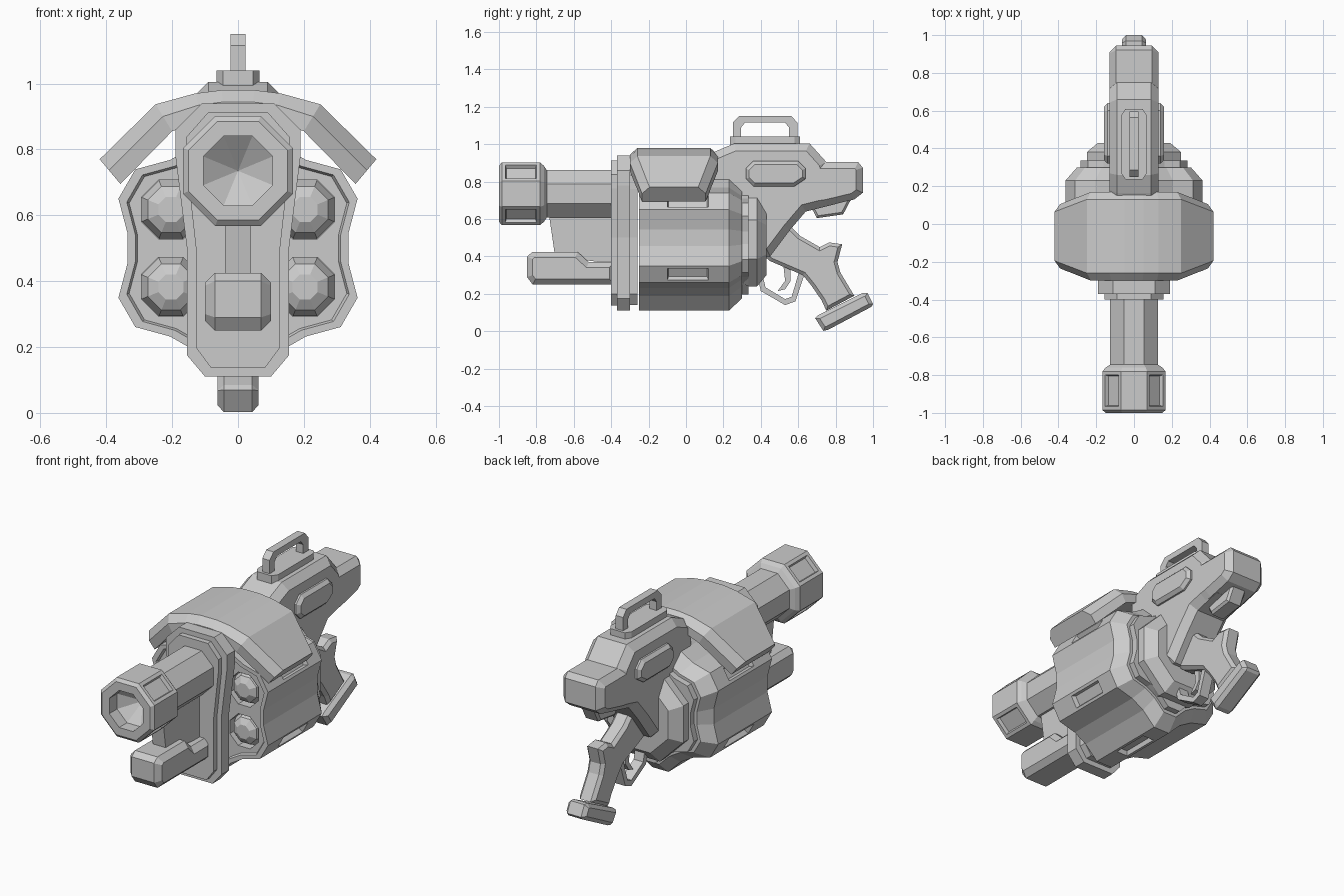
import bpy, bmesh, math
from mathutils import Vector

if "Cube" in bpy.data.objects:
    bpy.data.objects.remove(bpy.data.objects["Cube"])

grey = bpy.data.materials.new("metal grey")
grey.use_nodes = True
grey.diffuse_color = (0.6, 0.6, 0.6, 1)
grey.node_tree.nodes["Principled BSDF"].inputs["Base Color"].default_value = (0.6, 0.6, 0.6, 1)


def finish(bm, name):
    bmesh.ops.recalc_face_normals(bm, faces=bm.faces[:])
    mesh = bpy.data.meshes.new(name)
    bm.to_mesh(mesh)
    bm.free()
    mesh.materials.append(grey)
    obj = bpy.data.objects.new(name, mesh)
    bpy.context.collection.objects.link(obj)
    return obj


def loft(rings, tip=None):
    """Skin a list of point rings and close both ends, the last one to a tip if given."""
    bm = bmesh.new()
    loops = [[bm.verts.new(p) for p in ring] for ring in rings]
    n = len(loops[0])
    for a, b in zip(loops, loops[1:]):
        for i in range(n):
            j = (i + 1) % n
            bm.faces.new((a[i], a[j], b[j], b[i]))
    bm.faces.new(loops[0])
    if tip is None:
        bm.faces.new(loops[-1])
    else:
        t = bm.verts.new(tip)
        for i in range(n):
            bm.faces.new((loops[-1][i], loops[-1][(i + 1) % n], t))
    bmesh.ops.recalc_face_normals(bm, faces=bm.faces[:])
    return bm


def side_prism(name, profile, half, bevel=0.0):
    """Extrude a (y, z) profile across x and chamfer the rims of both sides."""
    bm = loft([[(x, y, z) for y, z in profile] for x in (-half, half)])
    if bevel:
        rims = [e for e in bm.edges if abs(e.verts[0].co.x - e.verts[1].co.x) < 1e-5]
        bmesh.ops.bevel(bm, geom=rims, offset=bevel, offset_type='OFFSET',
                        segments=1, affect='EDGES', clamp_overlap=True)
    return finish(bm, name)


def octagon(y, r, cx=0.0, cz=0.0):
    """Flat-topped octagon facing y, with r from centre to side."""
    k = r / math.cos(math.pi / 8)
    return [(cx + k * math.cos(math.pi * (i + .5) / 4), y, cz + k * math.sin(math.pi * (i + .5) / 4))
            for i in range(8)]


def mirrored(half):
    """Close a right-hand (x, z) outline by mirroring it to the left."""
    return half + [(-x, z) for x, z in reversed(half)]


def slots(bm, faces, rim, depth):
    """Sink a framed rectangular pocket into each face."""
    for f in faces:
        bmesh.ops.inset_individual(bm, faces=[f], thickness=rim)
        bmesh.ops.inset_individual(bm, faces=[f], thickness=0.008, depth=-depth)


# Barrel and muzzle
BORE = 0.735
finish(loft([octagon(-0.78, 0.126, cz=BORE), octagon(-0.38, 0.126, cz=BORE)]), "barrel")
muzzle_rings = [(-0.74, 0.12), (-0.76, 0.15), (-0.78, 0.167), (-0.985, 0.167), (-1.0, 0.15),
                (-1.0, 0.105), (-0.93, 0.105)]
bm = loft([octagon(y, r, cz=BORE) for y, r in muzzle_rings], (0, -0.85, BORE))
slots(bm, [f for f in bm.faces if f.calc_area() > 0.02 and abs(f.normal.y) < 0.1
           and abs(abs(f.normal.x) - abs(f.normal.z)) < 0.1
           and abs(f.calc_center_median().y + 0.88) < 0.02], 0.027, 0.02)
finish(bm, "muzzle")

# Front plate in two layers
plate = [(0.10, 0.11), (0.155, 0.175), (0.155, 0.50), (0.19, 0.78), (0.19, 0.86), (0.11, 0.94)]


def plate_ring(y, inset):
    return [(x * (1 - inset / 0.16), y, 0.525 + (z - 0.525) * (1 - inset / 0.42))
            for x, z in mirrored(plate)]


finish(loft([plate_ring(-0.26, 0.03), plate_ring(-0.30, 0.03), plate_ring(-0.30, 0),
             plate_ring(-0.37, 0), plate_ring(-0.37, 0.028), plate_ring(-0.40, 0.028)]), "front_plate")

# Foregrip and the web that hangs it below the barrel
side_prism("foregrip", [(-0.38, 0.25), (-0.82, 0.25), (-0.85, 0.29), (-0.85, 0.40), (-0.82, 0.425),
                        (-0.58, 0.425), (-0.52, 0.37), (-0.38, 0.37)], 0.10, 0.03)
side_prism("barrel_web", [(-0.735, 0.64), (-0.70, 0.40), (-0.38, 0.36), (-0.38, 0.64)], 0.04)

# Six-chamber drum with alternating lobes and valleys
HUB = 0.5


def drum_ring(y, s):
    pts = []
    for i in range(24):
        a = math.radians(15 * i + 7.5)
        r = 0.393 if (i // 2 * 2 + 1 - i) in (0, 1) and i % 4 in (1, 2) else 0.338
        pts.append((s * r * math.cos(a), y, HUB + s * r * math.sin(a)))
    return pts


bm = loft([drum_ring(y, s) for y, s in [(-0.235, 0.91), (-0.25, 0.93), (-0.25, 1), (0.23, 1),
                                        (0.30, 0.83), (0.30, 0.78), (0.335, 0.78)]])
lobes = []
for f in bm.faces:
    c = f.calc_center_median()
    if abs(c.y + 0.01) < 0.01 and math.hypot(c.x, c.z - HUB) > 0.37:
        lobes.append(f)
for f in lobes:
    # Shrink a pocket on the lobe to a short slot
    bmesh.ops.inset_individual(bm, faces=[f], thickness=0.022)
    for v in f.verts:
        v.co.y = -0.10 if v.co.y < 0 else 0.12
    bmesh.ops.inset_individual(bm, faces=[f], thickness=0.01, depth=-0.025)
drum = finish(bm, "drum")

# Chambers cut into the drum, each with a blunt round inside
for i in range(6):
    a = math.radians(30 + 60 * i)
    cx, cz = 0.235 * math.cos(a), HUB + 0.235 * math.sin(a)
    cutter = finish(loft([octagon(-0.32, 0.09, cx, cz), octagon(-0.12, 0.09, cx, cz)]), "chamber_cutter")
    cutter.hide_render = True
    mod = drum.modifiers.new("chamber", 'BOOLEAN')
    mod.object = cutter
    mod.solver = 'EXACT'
    bpy.context.view_layer.objects.active = drum
    bpy.ops.object.modifier_apply(modifier=mod.name)
    bpy.data.objects.remove(cutter)
    finish(loft([octagon(y, r, cx, cz) for y, r in [(-0.11, 0.089), (-0.18, 0.089), (-0.225, 0.07),
                                                   (-0.245, 0.038)]]), "chamber_round")

# Rear hub
finish(loft([octagon(y, r, cz=HUB - 0.01) for y, r in [(0.31, 0.24), (0.335, 0.25), (0.38, 0.25),
                                                      (0.43, 0.19)]]), "rear_hub")

# Arched hood over the drum: stations of outer and inner (x, z)
arch = [((0.42, 0.77), (0.357, 0.695)), ((0.25, 0.937), (0.20, 0.855)), ((0.13, 0.97), (0.11, 0.89)),
        ((0.05, 0.98), (0.04, 0.90))]
arch = arch + [((-a, b), (-c, d)) for (a, b), (c, d) in reversed(arch)]
rings = []
for i, (outer, inner) in enumerate(arch):
    o, n = Vector(outer), Vector(inner)
    end = 0.065 if i in (0, len(arch) - 1) else 0
    mid = o.lerp(n, 0.45)
    sect = [(o, 0.195 - end), (mid, 0.235 - end), (n, 0.235 - end)]
    sect = sect + [(p, -h) for p, h in reversed(sect)]
    rings.append([(p.x, h - 0.065, p.y) for p, h in sect])
finish(loft(rings), "drum_hood")

# Receiver, side panels and rear block
side_prism("receiver", [(0.10, 0.93), (0.165, 0.965), (0.26, 1.005), (0.66, 1.005), (0.75, 0.905),
                        (0.80, 0.68), (0.64, 0.64), (0.555, 0.54), (0.45, 0.40), (0.32, 0.40),
                        (0.30, 0.62), (0.10, 0.80)], 0.13, 0.04)
side_prism("rear_block", [(0.62, 0.905), (0.92, 0.905), (0.945, 0.875), (0.945, 0.74), (0.90, 0.705),
                          (0.755, 0.67), (0.62, 0.65)], 0.13, 0.035)
side_prism("side_panels", [(0.32, 0.815), (0.36, 0.775), (0.58, 0.775), (0.64, 0.815), (0.64, 0.87),
                           (0.60, 0.91), (0.36, 0.91), (0.32, 0.87)], 0.158, 0.018)
side_prism("rear_lever", [(0.70, 0.605), (0.84, 0.625), (0.89, 0.72), (0.66, 0.68)], 0.05, 0.012)

# Carry handle on its base
base = [(0.045, 0.235), (0.065, 0.265), (0.065, 0.58), (0.045, 0.61)]
finish(loft([[(x, y, z) for x, y in mirrored(base)] for z in (0.99, 1.04)]), "handle_base")
side_prism("carry_handle", [(0.25, 1.03), (0.25, 1.115), (0.285, 1.15), (0.565, 1.15), (0.595, 1.115),
                            (0.595, 1.03), (0.55, 1.03), (0.55, 1.09), (0.53, 1.115), (0.315, 1.115),
                            (0.295, 1.09), (0.295, 1.03)], 0.023)

# Pistol grip and butt
side_prism("grip", [(0.42, 0.40), (0.50, 0.58), (0.57, 0.55), (0.61, 0.51), (0.715, 0.45), (0.765, 0.475),
                    (0.835, 0.465), (0.81, 0.37), (0.825, 0.315), (0.90, 0.19), (0.75, 0.11),
                    (0.725, 0.165), (0.67, 0.245), (0.625, 0.30), (0.45, 0.375)], 0.05, 0.018)
side_prism("grip_butt", [(0.69, 0.07), (0.735, 0.002), (0.76, 0.008), (0.99, 0.13), (1.0, 0.145),
                         (0.97, 0.205), (0.945, 0.205), (0.705, 0.085)], 0.063, 0.02)

# Trigger guard and trigger
side_prism("trigger_guard", [(0.38, 0.30), (0.40, 0.215), (0.53, 0.14), (0.585, 0.16), (0.635, 0.31),
                             (0.605, 0.32), (0.565, 0.185), (0.53, 0.172), (0.425, 0.235),
                             (0.41, 0.30)], 0.03)
side_prism("trigger", [(0.52, 0.36), (0.53, 0.27), (0.49, 0.215), (0.53, 0.225), (0.56, 0.27),
                       (0.56, 0.35)], 0.014)
